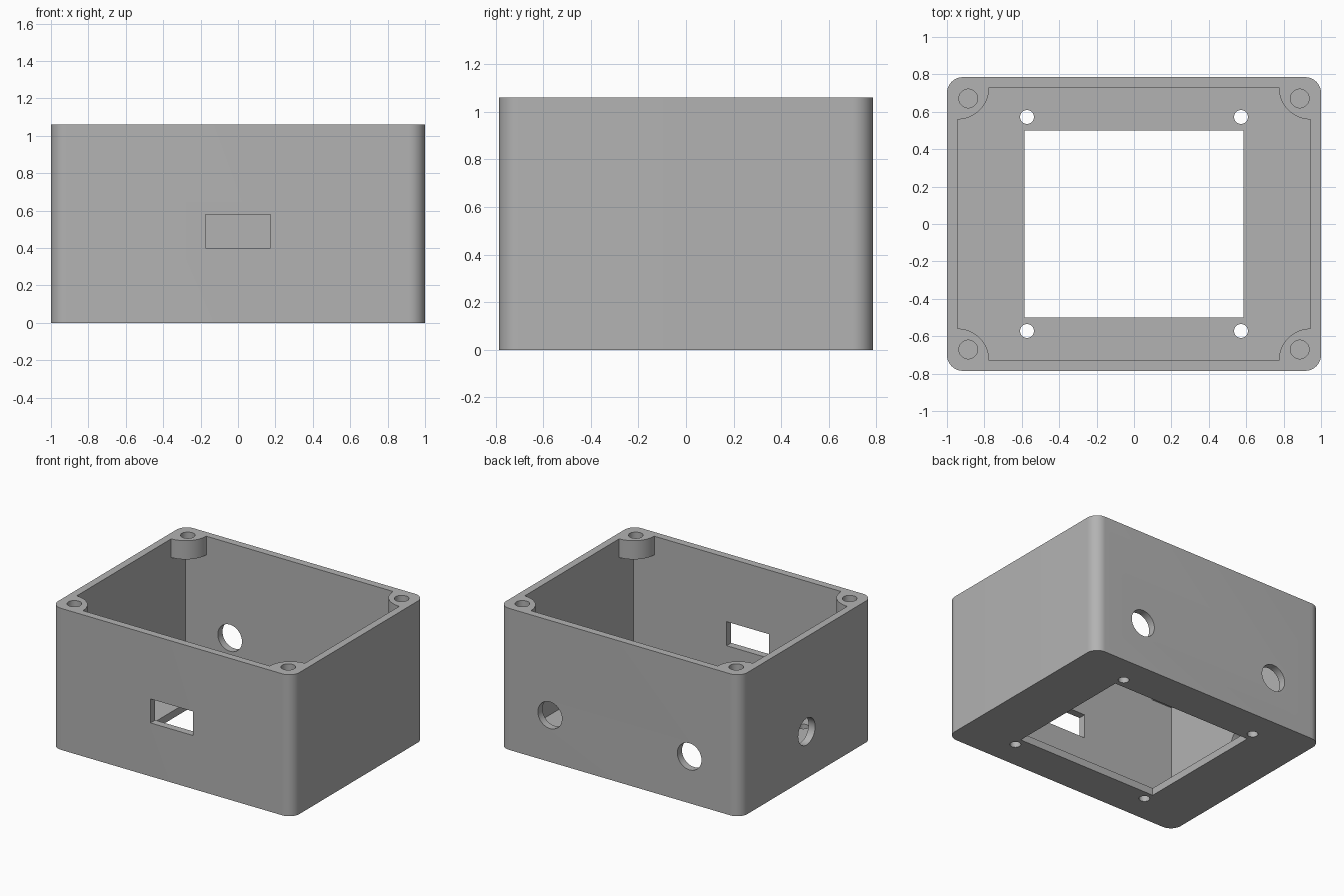
import bpy, bmesh
from math import pi, cos, sin
from mathutils import Matrix, Vector

cube = bpy.data.objects.get("Cube")
if cube:
    bpy.data.objects.remove(cube, do_unlink=True)

HX, HY, HEIGHT = 1.0, 0.785, 1.06
WALL, CORNER, BOSS_R, BOSS_DEPTH = 0.055, 0.085, 0.171, 0.14
IX, IY = HX - WALL, HY - WALL

grey = bpy.data.materials.new("plain grey")
grey.use_nodes = True
colour = (0.45, 0.45, 0.45, 1)
grey.diffuse_color = colour
grey.node_tree.nodes["Principled BSDF"].inputs["Base Color"].default_value = colour


def add_object(name, bm):
    bmesh.ops.recalc_face_normals(bm, faces=bm.faces)
    mesh = bpy.data.meshes.new(name)
    bm.to_mesh(mesh)
    bm.free()
    obj = bpy.data.objects.new(name, mesh)
    bpy.context.collection.objects.link(obj)
    return obj


def prism(name, outline, z0, z1):
    bm = bmesh.new()
    face = bm.faces.new([bm.verts.new((x, y, z0)) for x, y in outline])
    new = bmesh.ops.extrude_face_region(bm, geom=[face])["geom"]
    verts = [v for v in new if isinstance(v, bmesh.types.BMVert)]
    bmesh.ops.translate(bm, verts=verts, vec=(0, 0, z1 - z0))
    return add_object(name, bm)


def corner_outline(cx, cy, radius, inward, steps=16):
    """Rectangle outline with convex or concave arcs centred near its corners."""
    points = []
    for i, (sx, sy) in enumerate([(1, 1), (-1, 1), (-1, -1), (1, -1)]):
        for k in range(steps + 1):
            t = k / steps
            a = (i + 1.5 - 0.5 - t) * pi / 2 + pi if inward else (i + t) * pi / 2
            points.append((sx * cx + radius * cos(a), sy * cy + radius * sin(a)))
    return points


def box(name, low, high):
    (x0, y0, z0), (x1, y1, z1) = low, high
    return prism(name, [(x0, y0), (x1, y0), (x1, y1), (x0, y1)], z0, z1)


def rod(name, centre, radius, depth, axis="Z"):
    turn = Vector((0, 0, 1)).rotation_difference(
        Vector((axis == "X", axis == "Y", axis == "Z"))).to_matrix().to_4x4()
    bm = bmesh.new()
    bmesh.ops.create_cone(bm, cap_ends=True, segments=48, radius1=radius,
                          radius2=radius, depth=depth,
                          matrix=Matrix.Translation(centre) @ turn)
    return add_object(name, bm)


# Rounded outer block
case = prism("enclosure_box",
             corner_outline(HX - CORNER, HY - CORNER, CORNER, False), 0, HEIGHT)

# Main cavity, then the mouth that leaves quarter-round screw bosses
ledge = HEIGHT - BOSS_DEPTH
cutters = [
    box("cavity_cutter", (-IX, -IY, WALL), (IX, IY, ledge)),
    prism("mouth_cutter", corner_outline(IX, IY, BOSS_R, True), ledge - 0.1, HEIGHT + 0.1),
    # Floor window and front slot
    box("floor_window_cutter", (-0.585, -0.5, -0.1), (0.585, 0.5, 0.2)),
    box("front_slot_cutter", (-0.175, -HY - 0.1, 0.4), (0.175, -IY + 0.1, 0.58)),
    # Cable hole on the right-hand side of the model
    rod("side_hole_cutter", (-HX, 0, 0.35), 0.1, 0.3, "X"),
]
for sx in (-1, 1):
    # Cable holes in the back wall
    cutters.append(rod("back_hole_cutter", (sx * 0.578, HY, 0.35), 0.1, 0.3, "Y"))
    for sy in (-1, 1):
        # Boss screw holes and floor mounting holes
        cutters.append(rod("boss_hole_cutter", (sx * 0.886, sy * 0.671, HEIGHT), 0.05, 0.4))
        cutters.append(rod("mount_hole_cutter", (sx * 0.572, sy * 0.572, 0), 0.037, 0.3))

bpy.context.view_layer.objects.active = case
case.select_set(True)
for cutter in cutters:
    cutter.hide_render = True
    cut = case.modifiers.new("cut", "BOOLEAN")
    cut.operation, cut.solver, cut.object = "DIFFERENCE", "EXACT", cutter
    bpy.ops.object.modifier_apply(modifier=cut.name)
    bpy.data.objects.remove(cutter, do_unlink=True)

case.data.materials.clear()
case.data.materials.append(grey)
bpy.ops.object.shade_smooth_by_angle(angle=pi / 6)
